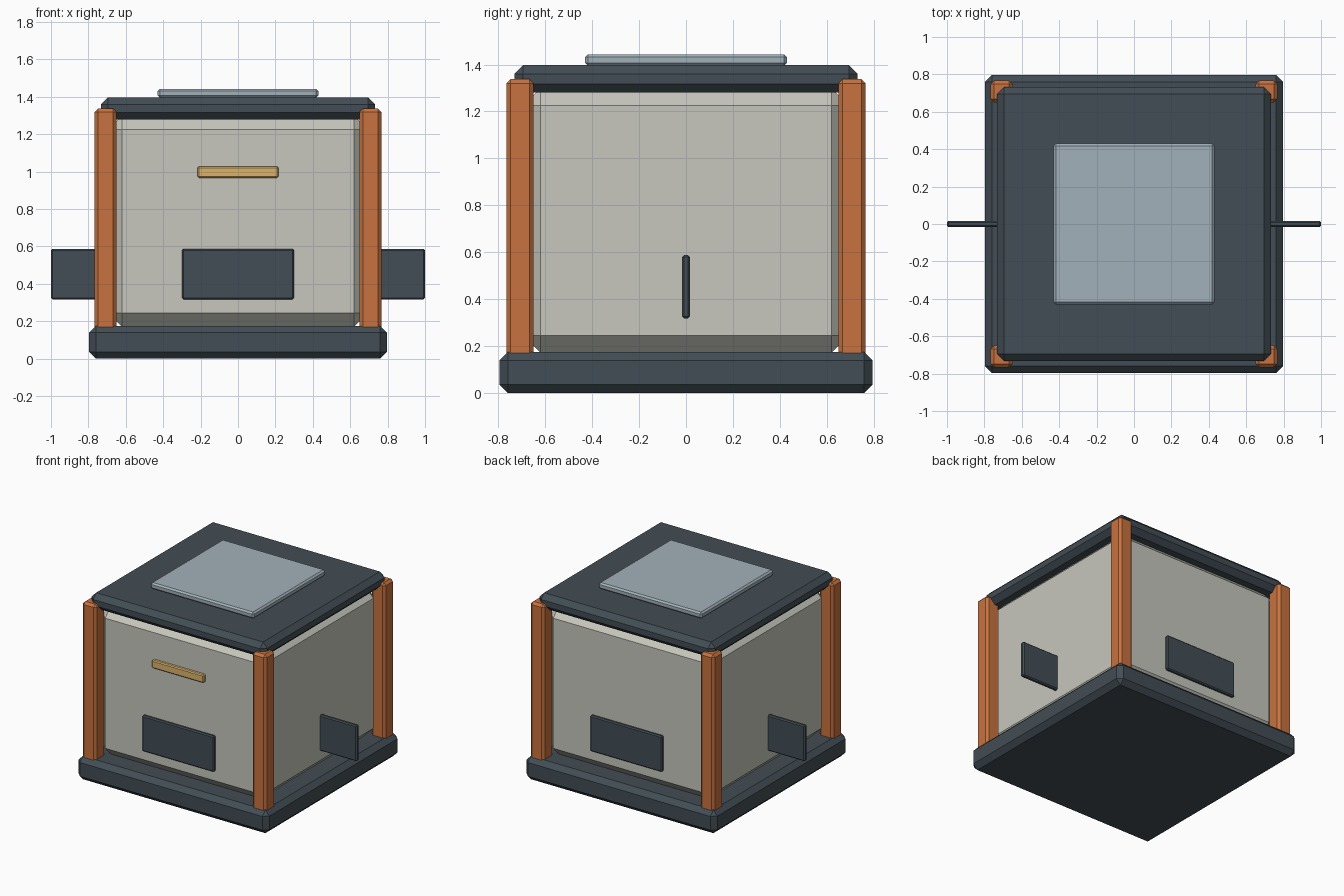
import bpy
import bmesh

if "Cube" in bpy.data.objects:
    bpy.data.objects.remove(bpy.data.objects["Cube"])


def material(name, rgb):
    m = bpy.data.materials.new(name)
    m.diffuse_color = (*rgb, 1)
    m.use_nodes = True
    m.node_tree.nodes["Principled BSDF"].inputs["Base Color"].default_value = m.diffuse_color
    return m


dark = material("dark_slate", (0.055, 0.075, 0.09))
pale = material("pale_grey", (0.57, 0.57, 0.51))
orange = material("orange", (0.58, 0.17, 0.05))
gold = material("gold", (0.70, 0.45, 0.15))
glass = material("pale_blue", (0.36, 0.44, 0.49))


def box(name, lo, hi, bevel, mat):
    """Chamfered box between two opposite corners."""
    bm = bmesh.new()
    bmesh.ops.create_cube(bm, size=1)
    for v in bm.verts:
        v.co = [a + (c + 0.5) * (b - a) for a, b, c in zip(lo, hi, v.co)]
    bmesh.ops.bevel(bm, geom=bm.edges[:], offset=bevel, segments=1,
                    profile=0.5, affect='EDGES')
    mesh = bpy.data.meshes.new(name)
    bm.to_mesh(mesh)
    bm.free()
    mesh.materials.append(mat)
    ob = bpy.data.objects.new(name, mesh)
    bpy.context.collection.objects.link(ob)
    return ob


def slab(name, half, z0, z1, bevel, mat):
    """Square centred block."""
    return box(name, (-half, -half, z0), (half, half, z1), bevel, mat)


# Stacked main blocks
slab("base", 0.796, 0, 0.175, 0.036, dark)
slab("body", 0.695, 0.17, 1.30, 0.075, pale)
slab("roof", 0.732, 1.28, 1.397, 0.037, dark)
slab("roof_panel", 0.43, 1.395, 1.443, 0.012, glass)

# Corner posts
for sx, side in ((-1, "left"), (1, "right")):
    for sy, end in ((-1, "front"), (1, "back")):
        cx, cy = sx * 0.708, sy * 0.708
        box(f"{end}_{side}_post", (cx - 0.058, cy - 0.058, 0.14),
            (cx + 0.058, cy + 0.058, 1.338), 0.018, orange)

# Dark plates: flush on front and back, standing out as fins on the sides
for name, cx, cy in (("front_plate", 0, -0.7), ("back_plate", 0, 0.7),
                     ("left_fin", -0.7, 0), ("right_fin", 0.7, 0)):
    box(name, (cx - 0.3, cy - 0.016, 0.317), (cx + 0.3, cy + 0.016, 0.587),
        0.008, dark)

# Front strip
box("front_strip", (-0.216, -0.72, 0.967), (0.216, -0.688, 1.027), 0.007, gold)
